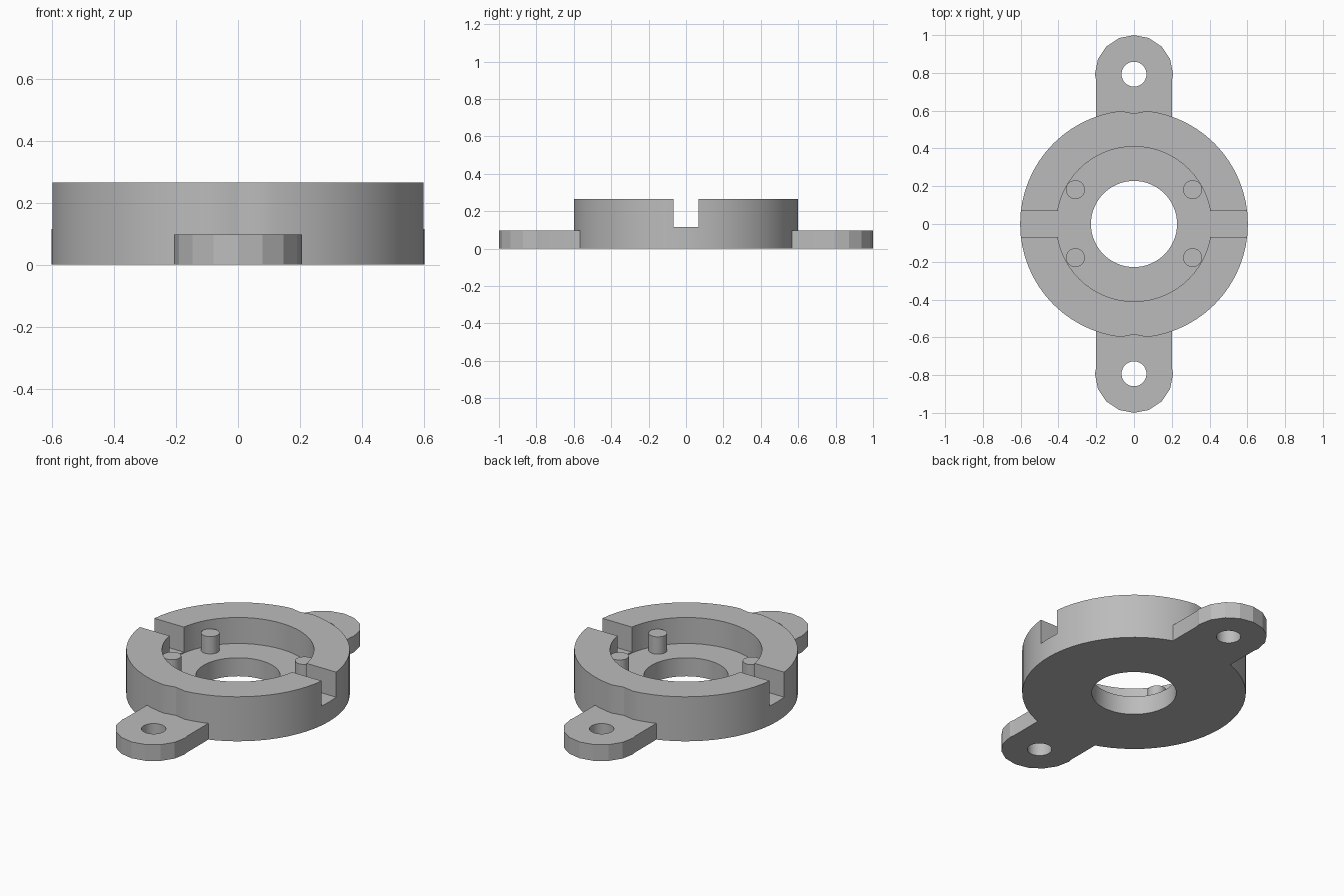
import bpy, math

if "Cube" in bpy.data.objects:
    bpy.data.objects.remove(bpy.data.objects["Cube"], do_unlink=True)

TOP, FLOOR, LUG_TOP, LUG_Y = 0.265, 0.11, 0.097, 0.793

grey = bpy.data.materials.new("plain grey")
grey.use_nodes = True
grey.diffuse_color = (0.5, 0.5, 0.5, 1)
grey.node_tree.nodes["Principled BSDF"].inputs["Base Color"].default_value = (0.5, 0.5, 0.5, 1)


def cylinder(name, r, z0, z1, x=0, y=0, sides=64):
    bpy.ops.mesh.primitive_cylinder_add(vertices=sides, radius=r, depth=z1 - z0,
                                        location=(x, y, (z0 + z1) / 2))
    obj = bpy.context.object
    obj.name = name
    obj.data.materials.append(grey)
    return obj


def box(name, size, centre):
    bpy.ops.mesh.primitive_cube_add(size=1, location=centre)
    obj = bpy.context.object
    obj.name = name
    obj.scale = size
    bpy.ops.object.transform_apply(location=False, rotation=False, scale=True)
    obj.data.materials.append(grey)
    return obj


def combine(target, tool, operation):
    mod = target.modifiers.new(tool.name, 'BOOLEAN')
    mod.operation, mod.object, mod.solver = operation, tool, 'EXACT'
    bpy.context.view_layer.objects.active = target
    bpy.ops.object.modifier_apply(modifier=mod.name)
    bpy.data.objects.remove(tool, do_unlink=True)


# Round housing with a recess and a slot across both sides of the rim
housing = cylinder("housing", 0.603, 0, TOP)
combine(housing, cylinder("recess", 0.41, FLOOR, 0.4), 'DIFFERENCE')
combine(housing, box("rim_slot", (1.4, 0.136, 0.3), (0, 0, 0.266)), 'DIFFERENCE')

# Mounting lugs, with clearance scooped from the rim above each one
for side in (-1, 1):
    y = side * LUG_Y
    combine(housing, cylinder("clearance", 0.208, LUG_TOP, 0.4, 0, y, 16), 'DIFFERENCE')
    lug = cylinder("lug", 0.207, 0, LUG_TOP, 0, y, 16)
    combine(lug, box("lug_neck", (0.404, 0.3, LUG_TOP), (0, y - side * 0.15, LUG_TOP / 2)), 'UNION')
    combine(housing, lug, 'UNION')
    combine(housing, cylinder("screw_hole", 0.066, -0.1, 0.2, 0, y, 32), 'DIFFERENCE')

# Central opening
combine(housing, cylinder("opening", 0.228, -0.1, 0.4), 'DIFFERENCE')

# Four locating pins standing on the recess floor
parts = [housing]
for x in (-0.31, 0.31):
    for y in (-0.178, 0.182):
        parts.append(cylinder("locating_pin", 0.05, FLOOR - 0.02, 0.213, x, y, 32))

for obj in parts:
    bpy.ops.object.select_all(action='DESELECT')
    obj.select_set(True)
    bpy.context.view_layer.objects.active = obj
    bpy.ops.object.shade_smooth_by_angle(angle=math.radians(20))
